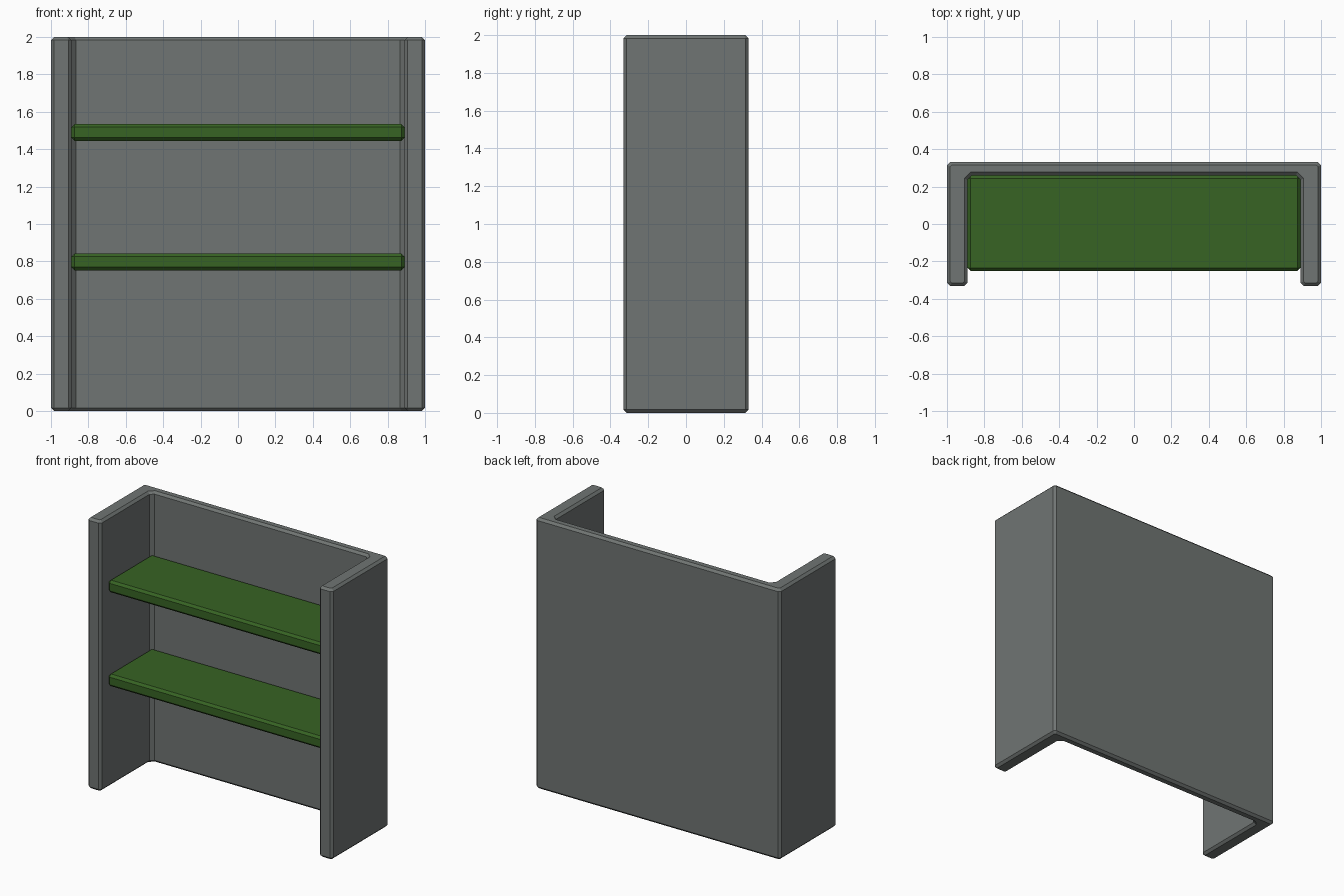
import bpy, bmesh

if "Cube" in bpy.data.objects:
    bpy.data.objects.remove(bpy.data.objects["Cube"])

W, D, H = 1.0, 0.332, 2.0      # half width, half depth, height
IN_X, IN_Y = 0.89, 0.26        # inner faces of side walls and back panel
B, C = 0.017, 0.024            # edge bevel, inner corner chamfer


def material(name, rgb):
    m = bpy.data.materials.new(name)
    m.diffuse_color = (*rgb, 1.0)
    m.use_nodes = True
    m.node_tree.nodes["Principled BSDF"].inputs["Base Color"].default_value = m.diffuse_color
    return m


def add_object(name, bm, mat):
    bmesh.ops.recalc_face_normals(bm, faces=bm.faces[:])
    me = bpy.data.meshes.new(name)
    bm.to_mesh(me)
    bm.free()
    me.materials.append(mat)
    ob = bpy.data.objects.new(name, me)
    bpy.context.collection.objects.link(ob)
    return ob


def bevel(bm, edges):
    bmesh.ops.bevel(bm, geom=edges, offset=B, offset_type='OFFSET',
                    segments=1, profile=0.5, affect='EDGES')


grey = material("frame grey", (0.162, 0.178, 0.172))
green = material("shelf green", (0.038, 0.125, 0.017))

# Frame: U-shaped outline with chamfered corners, mirrored and extruded upward
half = [(W - B, D), (W, D - B), (W, -D + B), (W - B, -D),
        (IN_X + B, -D), (IN_X, -D + B), (IN_X, IN_Y - C), (IN_X - C, IN_Y)]
outline = half + [(-x, y) for x, y in reversed(half)]
bm = bmesh.new()
base = bm.faces.new([bm.verts.new((x, y, 0)) for x, y in outline])
top = bmesh.ops.extrude_face_region(bm, geom=[base], use_keep_orig=True)
bmesh.ops.translate(bm, vec=(0, 0, H),
                    verts=[g for g in top["geom"] if isinstance(g, bmesh.types.BMVert)])
bmesh.ops.recalc_face_normals(bm, faces=bm.faces[:])
bevel(bm, [e for e in bm.edges if abs(e.verts[0].co.z - e.verts[1].co.z) < 1e-5])
add_object("frame", bm, grey)

# Shelves: bevelled boards spanning between the side walls
y0, y1, thick = -0.252, IN_Y, 0.09
for name, z in (("lower_shelf", 0.797), ("upper_shelf", 1.49)):
    bm = bmesh.new()
    bmesh.ops.create_cube(bm, size=1)
    for v in bm.verts:
        v.co = (v.co.x * 2 * IN_X, v.co.y * (y1 - y0) + (y0 + y1) / 2,
                v.co.z * thick + z)
    bevel(bm, bm.edges[:])
    add_object(name, bm, green)
